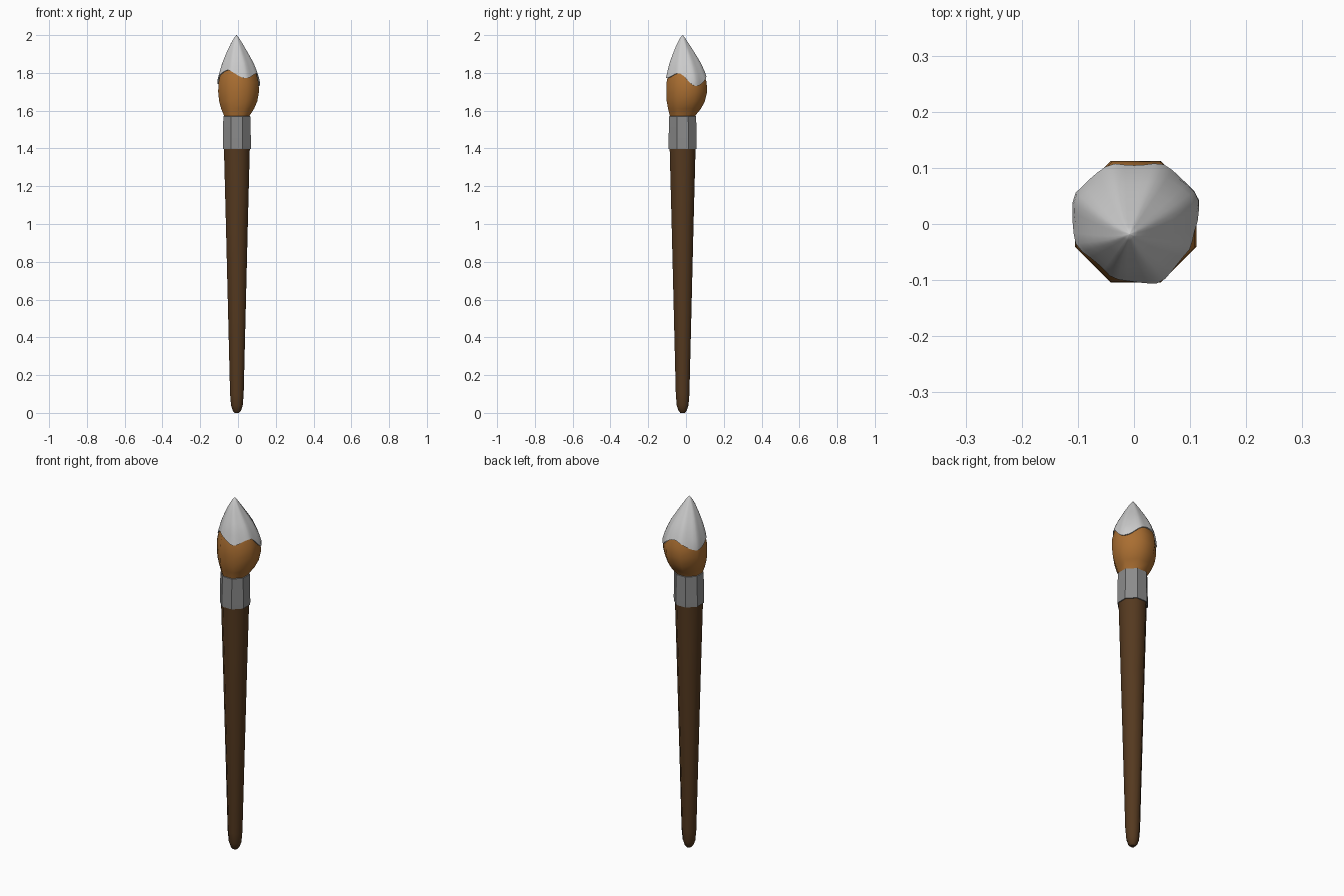
import bpy, math
from math import pi, cos, sin

if "Cube" in bpy.data.objects:
    bpy.data.objects.remove(bpy.data.objects["Cube"])

CX, CY = -0.006, -0.018          # axis of handle and ferrule


def material(name, rgb):
    m = bpy.data.materials.new(name)
    m.diffuse_color = (*rgb, 1)
    m.use_nodes = True
    m.node_tree.nodes["Principled BSDF"].inputs["Base Color"].default_value = m.diffuse_color
    return m


def interp(keys, v):
    for a, b in zip(keys, keys[1:]):
        if v <= b[0]:
            t = max(0, (v - a[0]) / (b[0] - a[0]))
            return [p + (q - p) * t for p, q in zip(a[1:], b[1:])]
    return list(keys[-1][1:])


def octagon(a):
    # radius of an octagon of unit half-width, flats facing the axes
    return 1 / cos((a + pi / 8) % (pi / 4) - pi / 8)


def skin(name, rings, mat=None, angle=50, close=False):
    # joins equal-sized rings; caps the ends unless rings form a closed loop
    n = len(rings[0])
    verts = [p for r in rings for p in r]
    faces = [(k * n + i, k * n + (i + 1) % n, (k + 1) * n + (i + 1) % n, (k + 1) * n + i)
             for k in range(len(rings) - 1) for i in range(n)]
    faces += [tuple(range(n))[::-1], tuple(range(len(verts) - n, len(verts)))]
    me = bpy.data.meshes.new(name)
    me.from_pydata(verts, [], faces)
    ob = bpy.data.objects.new(name, me)
    bpy.context.collection.objects.link(ob)
    if mat:
        me.materials.append(mat)
    bpy.ops.object.select_all(action='DESELECT')
    ob.select_set(True)
    bpy.context.view_layer.objects.active = ob
    bpy.ops.object.shade_smooth_by_angle(angle=math.radians(angle))
    return ob


def turned(name, profile, mat, angle=50):
    # eight-sided turned part; profile rows: z, half-width, centre x, centre y
    rings = []
    for z, w, x, y in profile:
        r = w / cos(pi / 8)
        rings.append([(x + r * cos(pi / 8 + k * pi / 4), y + r * sin(pi / 8 + k * pi / 4), z)
                      for k in range(8)])
    return skin(name, rings, mat, angle)


# Tapered wooden handle with rounded end
turned("handle", [(z, w, CX, CY) for z, w in
                  [(0, .012), (.012, .022), (.04, .031), (.1, .036), (1.0, .058), (1.42, .069)]],
       material("dark_wood", (.09, .041, .014)))

# Metal ferrule with softened rims
turned("ferrule", [(z, w, CX, CY) for z, w in
                   [(1.398, .066), (1.398, .074), (1.42, .0745), (1.55, .072), (1.57, .072), (1.572, .064)]],
       material("metal", (.26, .26, .26)), 35)

# Bulging bristle head
turned("bristles", [(1.54, .064, CX, CY), (1.575, .068, CX, CY), (1.61, .087, -.002, -.008),
                    (1.65, .101, .001, -.001), (1.70, .108, .003, .004), (1.75, .106, .003, .003),
                    (1.80, .094, .002, .001), (1.85, .075, 0, -.004), (1.90, .048, -.004, -.01),
                    (1.95, .018, -.008, -.016)],
       material("bristle_brown", (.4, .156, .031)), 60)

# Paint tip with a wavy lower edge: (angle, edge height)
WAVE = [(-125, 1.815), (-70, 1.772), (-22, 1.798), (25, 1.73), (90, 1.792), (160, 1.74), (235, 1.815)]
PAINT = [(1.70, .114, .003, .004), (1.76, .112, .003, .003), (1.80, .101, .002, .001),
         (1.85, .084, 0, -.004), (1.90, .060, -.004, -.01), (1.95, .034, -.007, -.016),
         (1.985, .013, -.008, -.018), (2.0, .001, -.008, -.018)]


def edge_height(deg):
    for (a, p), (b, q) in zip(WAVE, WAVE[1:]):
        if a <= deg <= b:
            return p + (q - p) * (1 - cos(pi * (deg - a) / (b - a))) / 2


N = 40
angles = [-125 + 360 * i / N for i in range(N)]


def paint_ring(t, shrink=0):
    ring = []
    for d in angles:
        a = math.radians(d)
        low = edge_height(d)
        z = low + (2.0 - low) * t
        w, x, y = interp(PAINT, z)
        r = (w - shrink) * octagon(a)
        ring.append((x + r * cos(a), y + r * sin(a), z))
    return ring


skin("paint_tip", [paint_ring(0, .012)] + [paint_ring(t) for t in
     (0, .1, .22, .35, .48, .6, .72, .83, .93, 1)], None, 60)
